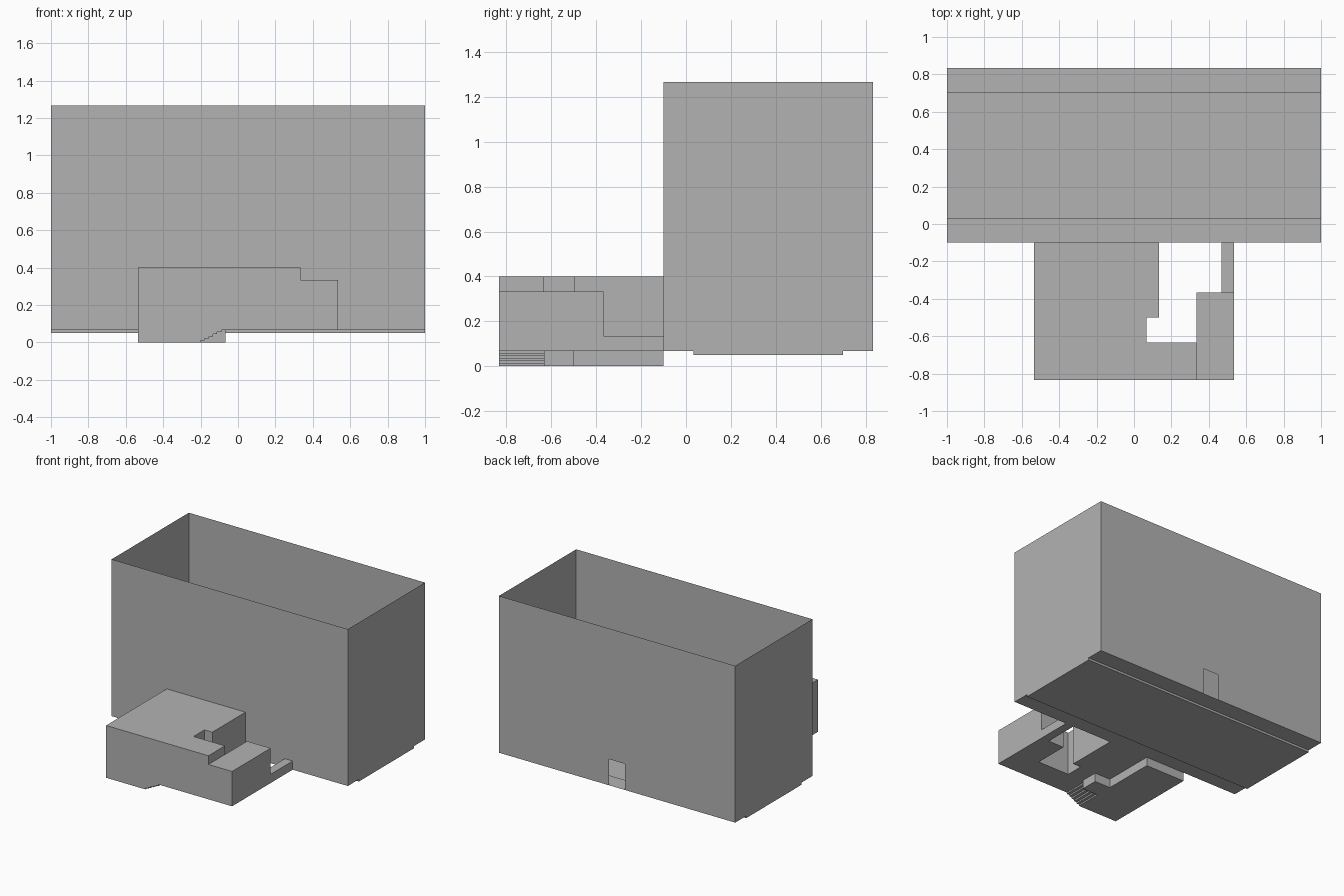
import bpy, bmesh

if "Cube" in bpy.data.objects:
    bpy.data.objects.remove(bpy.data.objects["Cube"])

U = 1 / 15  # one building module

grey = bpy.data.materials.new("plain_grey")
grey.diffuse_color = (0.45, 0.45, 0.45, 1)
grey.use_nodes = True
grey.node_tree.nodes["Principled BSDF"].inputs["Base Color"].default_value = grey.diffuse_color


def make(name, polygons):
    """Thin-surface object from a list of polygons given in modules."""
    bm = bmesh.new()
    for poly in polygons:
        bm.faces.new([bm.verts.new([c * U for c in p]) for p in poly])
    bmesh.ops.remove_doubles(bm, verts=bm.verts, dist=1e-5)
    bmesh.ops.recalc_face_normals(bm, faces=bm.faces)
    mesh = bpy.data.meshes.new(name)
    bm.to_mesh(mesh)
    bm.free()
    mesh.materials.append(grey)
    bpy.context.collection.objects.link(bpy.data.objects.new(name, mesh))


def flat(points, z):
    return [(x, y, z) for x, y in points]


def facing_y(points, y):
    return [(x, y, z) for x, z in points]


def facing_x(points, x):
    return [(x, y, z) for y, z in points]


def walls(points, z0, z1):
    """Upright quads along a plan path."""
    return [[(*a, z0), (*b, z0), (*b, z1), (*a, z1)]
            for a, b in zip(points, points[1:])]


def rect(a0, a1, b0, b1):
    return [(a0, b0), (a1, b0), (a1, b1), (a0, b1)]


FRONT, JOIN, BACK = -12.5, -1.5, 12.5

# Hall floor with a shallow full-width trench
section = [(JOIN, 1), (0.5, 1), (0.5, 0.75), (10.5, 0.75), (10.5, 1), (BACK, 1)]
make("hall_floor", [[(-15, *a), (15, *a), (15, *b), (-15, *b)]
                    for a, b in zip(section, section[1:])])

# Hall walls, open at the top, with doorways front and back
side = section + [(BACK, 19), (JOIN, 19)]
door = [(-1, 1), (-1, 4), (1, 4), (1, 1)]
crawl = [(7, 1), (7, 2), (8, 2), (8, 1)]
top = [(15, 1), (15, 19), (-15, 19)]
make("hall_side_walls", [facing_x(side, x) for x in (-15, 15)])
make("hall_back_wall", [facing_y([(-15, 1)] + door + top, BACK)])
make("hall_front_wall", [facing_y([(-15, 1)] + door + crawl + top, JOIN)])

# Stair profile from the low floor to the upper floor
STEPS = 6
stair = [(-3, 0)]
for i in range(STEPS):
    x = -3 + 2 * i / STEPS
    stair += [(x, (i + 1) / STEPS), (x + 2 / STEPS, (i + 1) / STEPS)]
stair.pop(1) if stair[0] == stair[1] else None
make("stairs", [[(a[0], FRONT, a[1]), (b[0], FRONT, b[1]),
                 (b[0], -9.5, b[1]), (a[0], -9.5, a[1])]
                for a, b in zip(stair, stair[1:])])
make("stair_side", [facing_y(stair + [(-1, 0)], -9.5)])

# Annex floors
make("low_floor", [flat([(-8, FRONT), (-3, FRONT), (-3, -9.5), (-1, -9.5),
                         (-1, -7.5), (-3, -7.5), (-3, JOIN), (-8, JOIN)], 0)])
make("upper_floor", [flat([(-1, FRONT), (8, FRONT), (8, -5.5), (5, -5.5), (5, -9.5),
                           (1, -9.5), (1, -7.5), (2, -7.5), (2, JOIN), (-3, JOIN),
                           (-3, -7.5), (-1, -7.5)], 1)])
make("low_floor_edge", walls([(-1, -9.5), (-1, -7.5), (-3, -7.5), (-3, JOIN)], 0, 1)
     + walls([(-8, JOIN), (-3, JOIN)], 0, 1))

# Annex outer walls
make("annex_front_wall", [facing_y([(-8, 0)] + stair + [(8, 1), (8, 5), (5, 5),
                                                       (5, 6), (-8, 6)], FRONT)])
make("annex_left_wall", walls([(-8, FRONT), (-8, JOIN)], 0, 6))
make("annex_inner_walls",
     walls([(5, -9.5), (1, -9.5), (1, -7.5), (2, -7.5), (2, JOIN)], 1, 6))
make("side_room_walls",
     walls([(8, FRONT), (8, -5.5)], 1, 5) + walls([(5, -5.5), (5, -9.5)], 1, 5)
     + [facing_y([(5, 1), (7, 1), (7, 2), (8, 2), (8, 5), (5, 5)], -5.5)])

# Annex ceilings and the lip between their two heights
make("main_ceiling", [flat([(-8, FRONT), (5, FRONT), (5, -9.5), (1, -9.5),
                            (1, -7.5), (2, -7.5), (2, JOIN), (-8, JOIN)], 6)])
make("side_room_ceiling", [flat(rect(5, 8, FRONT, -5.5), 5)])
make("ceiling_lip", walls([(5, FRONT), (5, -9.5)], 5, 6))

# Low passage linking the side room to the hall
make("crawl_passage", [flat(rect(7, 8, -5.5, JOIN), z) for z in (1, 2)]
     + [facing_x(rect(-5.5, JOIN, 1, 2), x) for x in (7, 8)])
